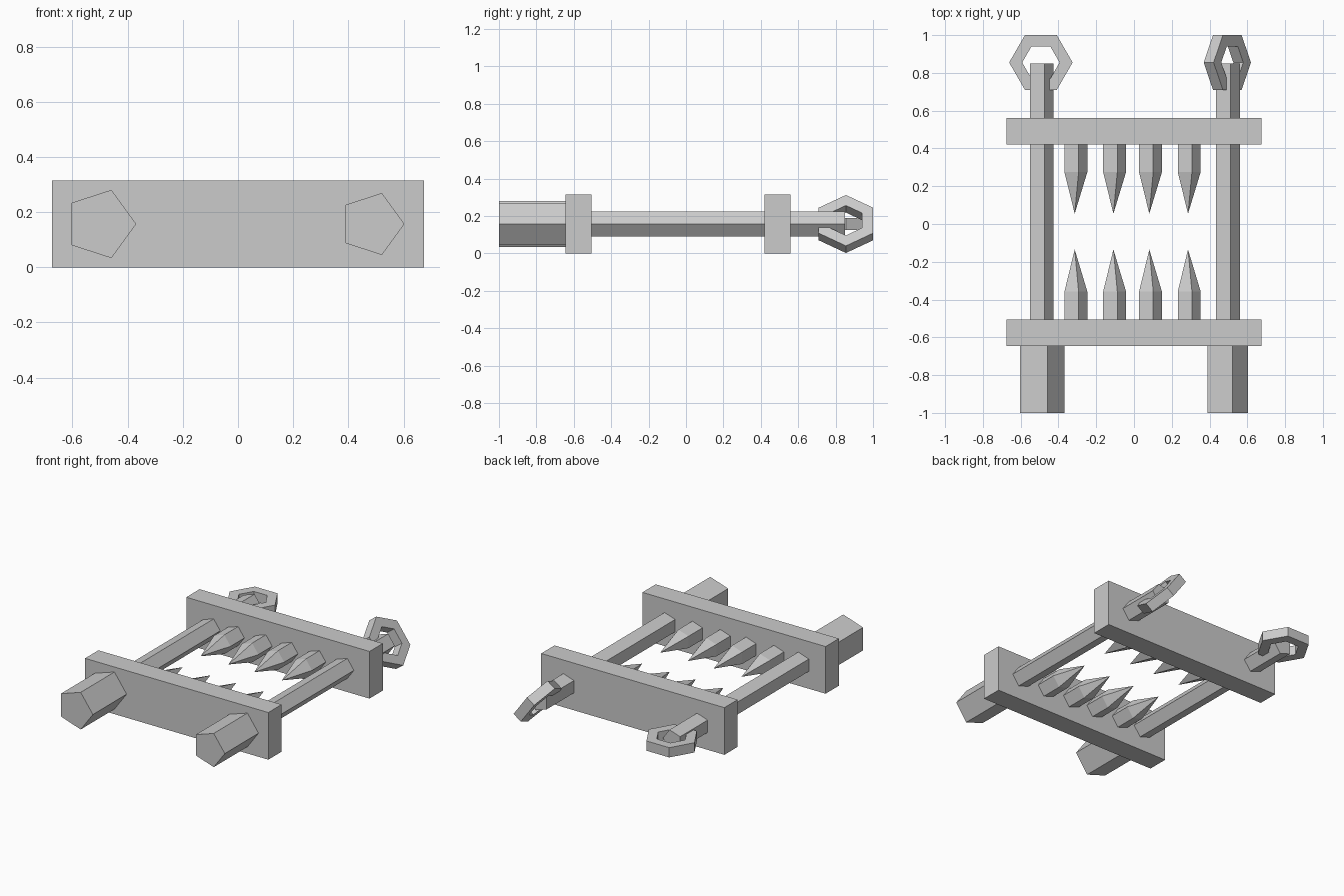
import bpy, bmesh
from math import sin, cos, pi, radians

if "Cube" in bpy.data.objects:
    bpy.data.objects.remove(bpy.data.objects["Cube"])

Z = 0.157  # mid height shared by every part


def make(name, bm):
    bmesh.ops.remove_doubles(bm, verts=bm.verts, dist=1e-5)
    bmesh.ops.recalc_face_normals(bm, faces=bm.faces)
    me = bpy.data.meshes.new(name)
    bm.to_mesh(me)
    bm.free()
    ob = bpy.data.objects.new(name, me)
    bpy.context.collection.objects.link(ob)
    return ob


def pentagon_bar(name, x, sections):
    """Five-sided bar along y through (y, radius) sections; radius 0 gives a point."""
    bm = bmesh.new()
    rings = []
    for y, r in sections:
        if r == 0:
            rings.append([bm.verts.new((x, y, Z))])
        else:
            rings.append([bm.verts.new((x + r * cos(2 * pi * i / 5), y, Z + r * sin(2 * pi * i / 5)))
                          for i in range(5)])
    for a, b in zip(rings, rings[1:]):
        for i in range(5):
            j = (i + 1) % 5
            bm.faces.new((a[i], a[j], b[0]) if len(b) == 1 else (a[i], a[j], b[j], b[i]))
    for ring in (rings[0], rings[-1]):
        if len(ring) == 5:
            bm.faces.new(ring)
    return make(name, bm)


def plate(name, y):
    bm = bmesh.new()
    bmesh.ops.create_cube(bm, size=1)
    bmesh.ops.scale(bm, vec=(1.35, 0.14, 2 * Z), verts=bm.verts)
    make(name, bm).location = (0, y, Z)


def hex_ring(name, x, tilt):
    """Hexagonal link with a rectangular section, tilted about y."""
    bm = bmesh.new()
    section = [(0.168, -0.0325), (0.168, 0.0325), (0.099, 0.0325), (0.099, -0.0325)]
    loops = [[bm.verts.new((r * cos(k * pi / 3), r * sin(k * pi / 3), h)) for r, h in section]
             for k in range(6)]
    for k in range(6):
        a, b = loops[k], loops[(k + 1) % 6]
        for i in range(4):
            j = (i + 1) % 4
            bm.faces.new((a[i], a[j], b[j], b[i]))
    ob = make(name, bm)
    ob.location = (x, 0.855, Z)
    ob.rotation_euler = (0, radians(tilt), 0)


# cross plates
plate("front_plate", -0.575)
plate("back_plate", 0.49)

# side rods
pentagon_bar("left_rod", -0.495, [(-0.64, 0.07), (0.85, 0.07)])
pentagon_bar("right_rod", 0.49, [(-0.64, 0.07), (0.85, 0.07)])

# handles
pentagon_bar("left_handle", -0.499, [(-1.0, 0.13), (-0.64, 0.13)])
pentagon_bar("right_handle", 0.485, [(-1.0, 0.118), (-0.64, 0.118)])

# chain rings
hex_ring("left_ring", -0.493, 0)
hex_ring("right_ring", 0.494, 54)

# opposing spikes
for n, x in enumerate((-0.314, -0.109, 0.081, 0.286)):
    pentagon_bar(f"back_spike_{n + 1}", x, [(0.43, 0.067), (0.275, 0.067), (0.055, 0)])
    pentagon_bar(f"front_spike_{n + 1}", x, [(-0.515, 0.067), (-0.358, 0.067), (-0.135, 0)])
